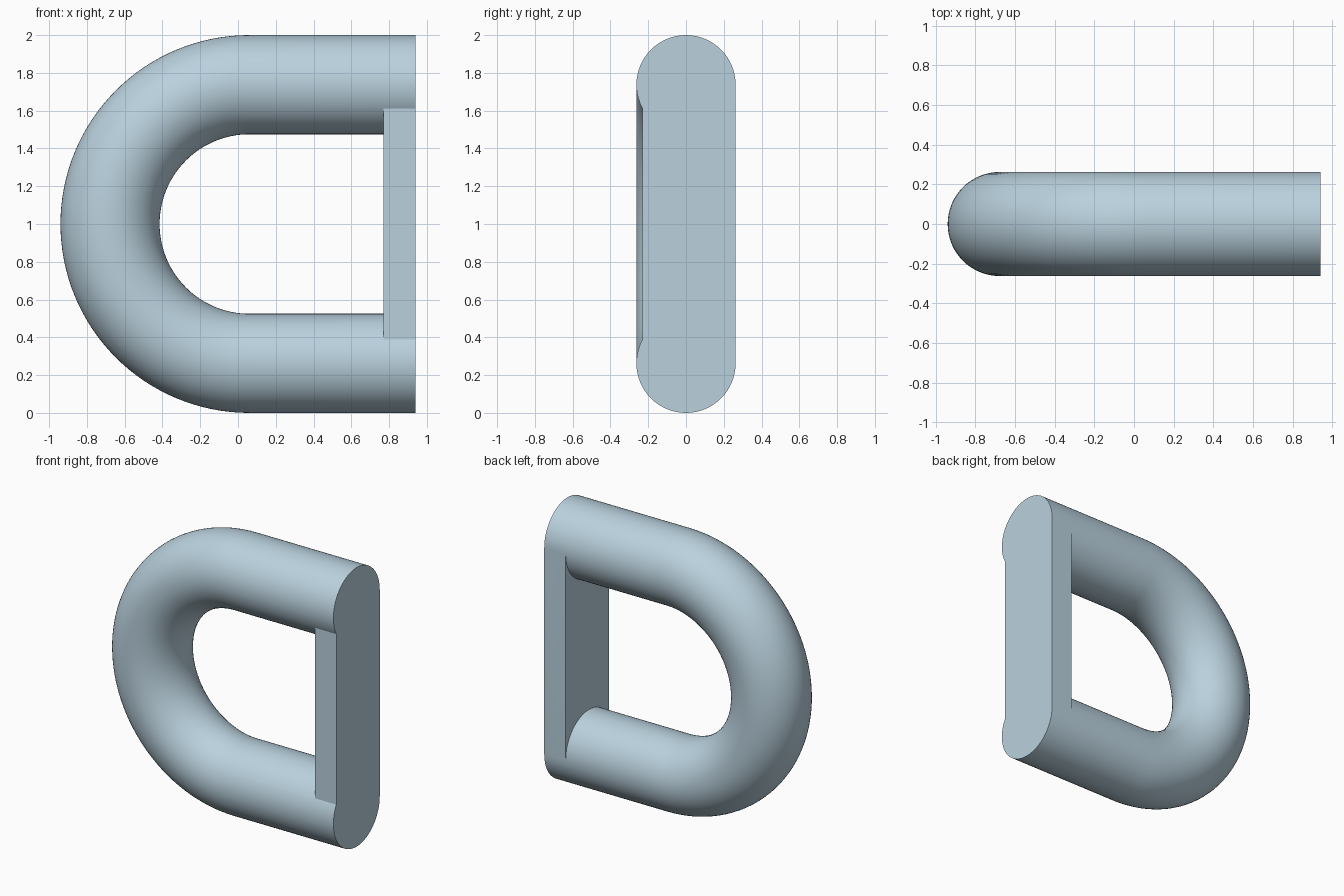
import bpy, bmesh, math
from mathutils import Vector

cube = bpy.data.objects.get("Cube")
if cube:
    bpy.data.objects.remove(cube, do_unlink=True)

TUBE = 0.2625           # tube radius
BEND = 1 - TUBE         # radius of the bend's centre line
BEND_X = 0.06           # centre of the bend
END_X = 0.94            # flat end of both arms
SIDES, STEPS = 64, 64

steel = bpy.data.materials.new("pale_blue_steel")
steel.use_nodes = True
colour = (0.49, 0.64, 0.73, 1)
steel.diffuse_color = colour
steel.node_tree.nodes["Principled BSDF"].inputs["Base Color"].default_value = colour


def finish(name, bm):
    bmesh.ops.recalc_face_normals(bm, faces=bm.faces[:])
    mesh = bpy.data.meshes.new(name)
    bm.to_mesh(mesh)
    bm.free()
    mesh.materials.append(steel)
    obj = bpy.data.objects.new(name, mesh)
    bpy.context.collection.objects.link(obj)
    return obj


# U-shaped round bar: a circle swept along two arms and a half-turn
path = [(END_X, 1 + BEND, math.pi / 2)]
for i in range(STEPS + 1):
    a = math.pi / 2 + math.pi * i / STEPS
    path.append((BEND_X + BEND * math.cos(a), 1 + BEND * math.sin(a), a))
path.append((END_X, 1 - BEND, 3 * math.pi / 2))

bm = bmesh.new()
rings = []
for x, z, a in path:
    ring = []
    for j in range(SIDES):
        t = 2 * math.pi * j / SIDES
        out = TUBE * math.sin(t)
        ring.append(bm.verts.new((x + out * math.cos(a), TUBE * math.cos(t), z + out * math.sin(a))))
    rings.append(ring)
for r, s in zip(rings, rings[1:]):
    for j in range(SIDES):
        k = (j + 1) % SIDES
        bm.faces.new((r[j], r[k], s[k], s[j]))
bm.faces.new(rings[0])
bm.faces.new(rings[-1])
bar = finish("curved_bar", bm)

# Upright plate joining the arm ends, flush with the back and the end faces
low, high = Vector((0.77, -0.23, TUBE)), Vector((END_X, TUBE, 2 - TUBE))
bm = bmesh.new()
bmesh.ops.create_cube(bm, size=1)
for v in bm.verts:
    v.co = Vector([(l + h) / 2 + c * (h - l) for l, h, c in zip(low, high, v.co)])
plate = finish("end_plate", bm)

# Fuse the plate into the bar
union = bar.modifiers.new("plate_union", 'BOOLEAN')
union.operation = 'UNION'
union.solver = 'EXACT'
union.object = plate
bpy.ops.object.select_all(action='DESELECT')
bar.select_set(True)
bpy.context.view_layer.objects.active = bar
bpy.ops.object.modifier_apply(modifier=union.name)
bpy.data.objects.remove(plate, do_unlink=True)
bpy.ops.object.shade_smooth_by_angle(angle=math.radians(20))
bar.name = "handle_loop"
